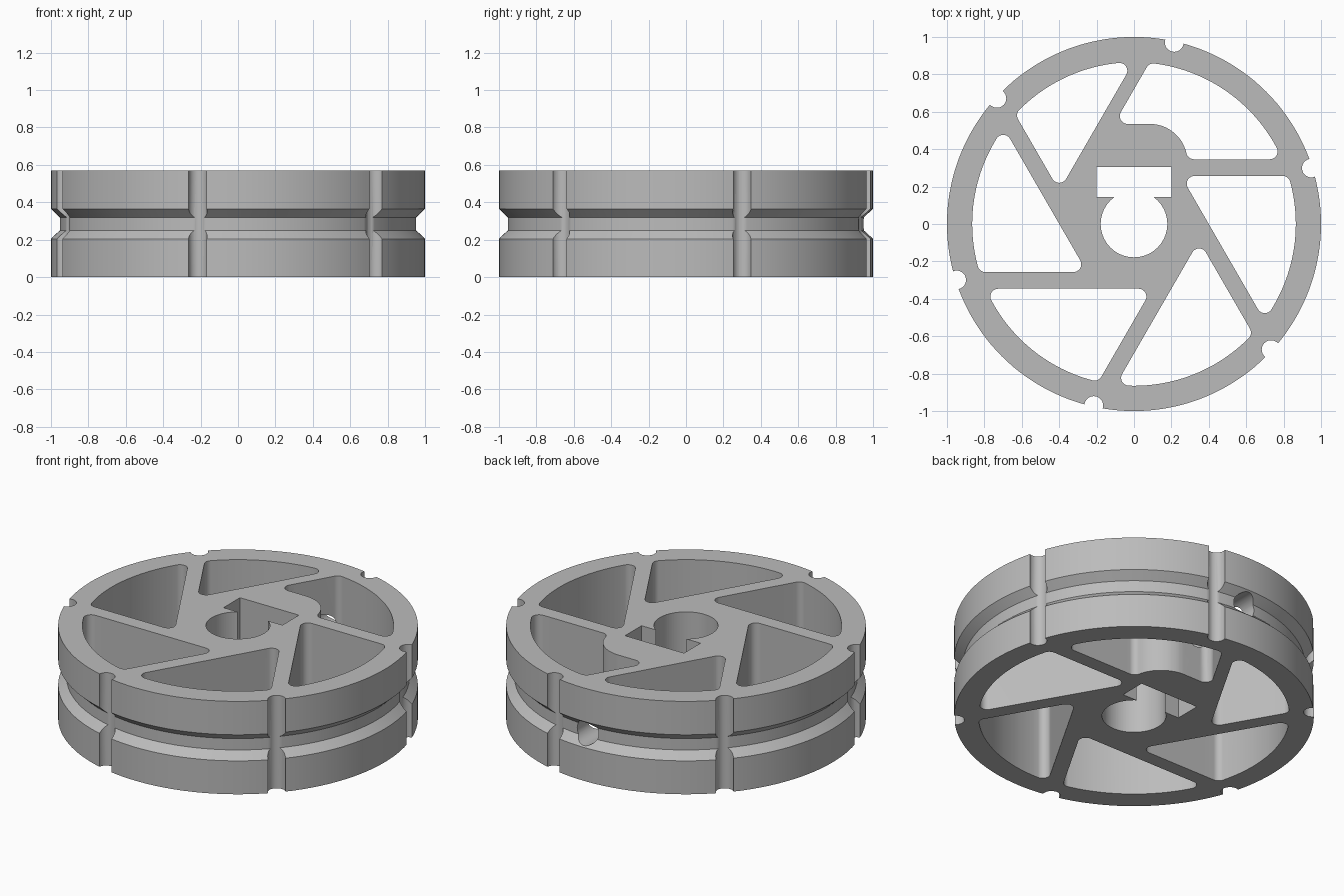
import bpy, bmesh
from math import sin, cos, asin, acos, radians, degrees, sqrt
from mathutils import Matrix

HEIGHT = 0.57
MID = HEIGHT / 2
FILLET = 0.042
RIM_INNER = 0.865

if "Cube" in bpy.data.objects:
    bpy.data.objects.remove(bpy.data.objects["Cube"], do_unlink=True)

grey = bpy.data.materials.new("plain grey")
grey.use_nodes = True
colour = (0.5, 0.5, 0.5, 1)
grey.diffuse_color = colour
grey.node_tree.nodes["Principled BSDF"].inputs["Base Color"].default_value = colour


def arc(cx, cy, r, start, end, steps=10):
    angles = [radians(start + (end - start) * i / steps) for i in range(steps + 1)]
    return [(cx + r * cos(a), cy + r * sin(a)) for a in angles]


def make_object(name, bm):
    bmesh.ops.recalc_face_normals(bm, faces=bm.faces)
    mesh = bpy.data.meshes.new(name)
    bm.to_mesh(mesh)
    bm.free()
    mesh.materials.append(grey)
    obj = bpy.data.objects.new(name, mesh)
    bpy.context.collection.objects.link(obj)
    return obj


def prism(bm, outline, turn=0, low=-0.1, high=HEIGHT + 0.1):
    """Add an upright prism, turned about the wheel axis."""
    face = bm.faces.new([bm.verts.new((x, y, low)) for x, y in outline])
    extruded = bmesh.ops.extrude_face_region(bm, geom=[face], use_keep_orig=True)
    top = [v for v in extruded["geom"] if isinstance(v, bmesh.types.BMVert)]
    bmesh.ops.translate(bm, verts=top, vec=(0, 0, high - low))
    bmesh.ops.rotate(bm, verts=list(face.verts) + top, cent=(0, 0, 0),
                     matrix=Matrix.Rotation(radians(turn), 3, 'Z'))


def pocket(base, side, boss=False):
    """Rounded pocket between two spokes and the rim; one wraps a screw boss."""
    f, r = FILLET, RIM_INNER - FILLET
    start = degrees(asin((base + f) / r))
    end = 150 - degrees(acos((side - f) / r))

    def inner_corner(level):
        y = level + f
        return arc((y / 2 - side + f) / cos(radians(30)), y, f, 150, 270)

    if boss:
        bx, by, br = 0.085, 0.335, 0.2
        rise = base + f - by
        run = sqrt((br + f) ** 2 - rise ** 2)
        meet = degrees(asin(rise / (br + f)))
        points = inner_corner(by + br)
        points += arc(bx, by, br, 90, meet, 16)
        points += arc(bx + run, base + f, f, 180 + meet, 270)[1:]
    else:
        points = inner_corner(base)
    # Corners against the rim, joined by the rim arc
    s, e = radians(start), radians(end)
    points += arc(r * cos(s), r * sin(s), f, -90, start)
    points += arc(0, 0, RIM_INNER, start, end, 24)[1:-1]
    points += arc(r * cos(e), r * sin(e), f, end, 150)
    return points


# Solid wheel with a belt groove, lathed from its half profile
groove = 0.953
profile = [(0, 0), (1, 0), (1, 0.205), (groove, 0.25), (groove, 0.32),
           (1, 0.365), (1, HEIGHT), (0, HEIGHT)]
bm = bmesh.new()
verts = [bm.verts.new((r, 0, z)) for r, z in profile]
edges = [bm.edges.new(pair) for pair in zip(verts, verts[1:])]
bmesh.ops.spin(bm, geom=verts + edges, cent=(0, 0, 0), axis=(0, 0, 1),
               angle=radians(360), steps=144, use_merge=True)
bmesh.ops.remove_doubles(bm, verts=bm.verts, dist=0.0001)
wheel = make_object("wheel", bm)

# Six spoke pockets; the two beside the screw boss are shifted
bm = bmesh.new()
for k in range(6):
    base = 0.435 if k == 1 else 0.346
    side = 0.36 if k == 0 else 0.257
    prism(bm, pocket(base, side, boss=(k == 0)), turn=60 * k)
pockets = make_object("pocket_cutter", bm)

# Six rim notches
bm = bmesh.new()
for k in range(6):
    prism(bm, arc(0.994, 0, 0.05, 0, 360, 32)[:-1], turn=77.5 + 60 * k)
notches = make_object("notch_cutter", bm)

# Shaft bore joined to a nut slot
bore, slot_low, slot_high, slot_half = 0.178, 0.145, 0.305, 0.2
neck = degrees(asin(slot_low / bore))
bm = bmesh.new()
prism(bm, arc(0, 0, bore, 180 - neck, 360 + neck, 56)
      + [(slot_half, slot_low), (slot_half, slot_high),
         (-slot_half, slot_high), (-slot_half, slot_low)])
keyhole = make_object("bore_cutter", bm)

# Screw hole from the rim through the boss to the nut slot
bm = bmesh.new()
prism(bm, arc(0, 0, 0.073, 0, 360, 40)[:-1], low=0.225, high=1.1)
bmesh.ops.transform(bm, verts=bm.verts, matrix=Matrix.Translation((0, 0, MID))
                    @ Matrix.Rotation(radians(-90), 4, 'X'))
screw = make_object("screw_hole_cutter", bm)

bpy.context.view_layer.objects.active = wheel
wheel.select_set(True)
for cutter in (pockets, notches, keyhole, screw):
    cutter.hide_render = True
    cut = wheel.modifiers.new(cutter.name, 'BOOLEAN')
    cut.operation = 'DIFFERENCE'
    cut.solver = 'EXACT'
    cut.object = cutter
    bpy.ops.object.modifier_apply(modifier=cut.name)
    bpy.data.objects.remove(cutter, do_unlink=True)

bpy.ops.object.shade_smooth_by_angle(angle=radians(30))
